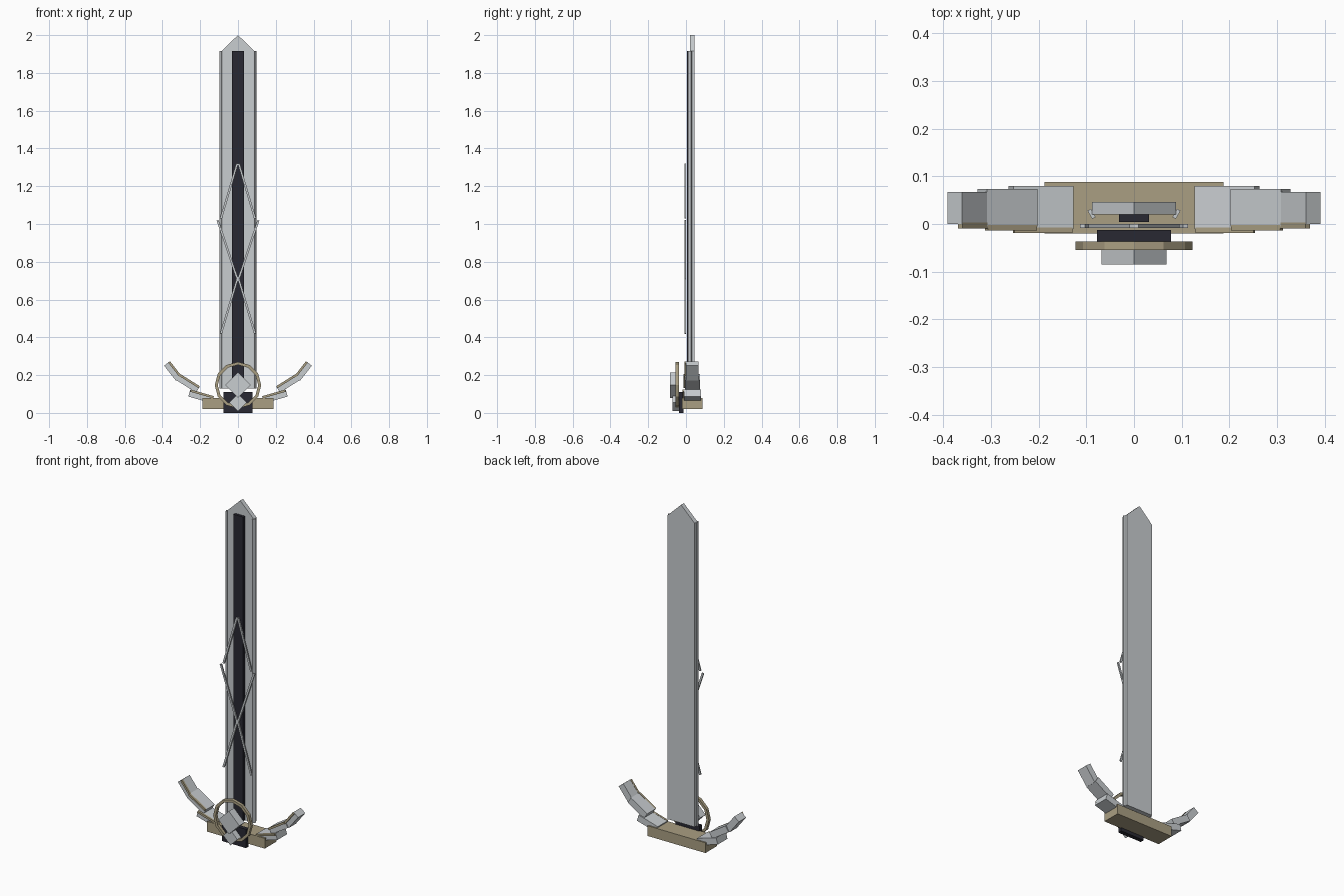
import bpy, bmesh, math
from mathutils import Matrix

if "Cube" in bpy.data.objects:
    bpy.data.objects.remove(bpy.data.objects["Cube"])


def material(name, rgb):
    m = bpy.data.materials.new(name)
    m.diffuse_color = (*rgb, 1)
    m.use_nodes = True
    m.node_tree.nodes["Principled BSDF"].inputs["Base Color"].default_value = m.diffuse_color
    return m


STEEL = material("light_steel", (0.58, 0.61, 0.63))
BRONZE = material("dull_bronze", (0.40, 0.345, 0.225))
BLACK = material("near_black", (0.022, 0.022, 0.032))


def finish(name, bm, mat):
    bmesh.ops.recalc_face_normals(bm, faces=bm.faces)
    me = bpy.data.meshes.new(name)
    bm.to_mesh(me)
    bm.free()
    me.materials.append(mat)
    ob = bpy.data.objects.new(name, me)
    bpy.context.collection.objects.link(ob)
    return ob


def box(name, centre, size, mat, rot=0, axis='Y'):
    bm = bmesh.new()
    m = (Matrix.Translation(centre) @ Matrix.Rotation(rot, 4, axis)
         @ Matrix.Diagonal((*size, 1)))
    bmesh.ops.create_cube(bm, size=1, matrix=m)
    return finish(name, bm, mat)


def span(name, x, y, z, mat):
    """Box given by its (min, max) ranges."""
    r = (x, y, z)
    return box(name, [(a + b) / 2 for a, b in r], [b - a for a, b in r], mat)


def prism(name, outline, y0, y1, mat):
    """Outline in x and z, extruded from y0 to y1."""
    bm = bmesh.new()
    f = bm.faces.new([bm.verts.new((x, y0, z)) for x, z in outline])
    ext = bmesh.ops.extrude_face_region(bm, geom=[f])
    verts = [v for v in ext['geom'] if isinstance(v, bmesh.types.BMVert)]
    bmesh.ops.translate(bm, verts=verts, vec=(0, y1 - y0, 0))
    return finish(name, bm, mat)


def bar(name, a, b, width, y0, y1, mat):
    """Thin straight bar between two x,z points."""
    dx, dz = b[0] - a[0], b[1] - a[1]
    return box(name, ((a[0] + b[0]) / 2, (y0 + y1) / 2, (a[1] + b[1]) / 2),
               (math.hypot(dx, dz), y1 - y0, width), mat, -math.atan2(dz, dx))


# Blade, pointed tip and dark central groove
span("blade", (-0.088, 0.088), (0.02, 0.046), (0.13, 1.915), STEEL)
prism("blade_tip", [(-0.088, 1.915), (0.088, 1.915), (0, 2.0)], 0.02, 0.046, STEEL)
span("blade_groove", (-0.031, 0.031), (0.004, 0.022), (0.13, 1.917), BLACK)

# Guard and the dark block in front of it
span("guard", (-0.188, 0.188), (-0.02, 0.088), (0.02, 0.08), BRONZE)
span("grip_block", (-0.078, 0.078), (-0.037, -0.013), (0.0, 0.11), BLACK)

# Curved arms: centre x, centre z, length, thickness, angle, y range, trim depth
ARMS = [
    (0.195, 0.087, 0.13, 0.038, 16, -0.010, 0.080),
    (0.265, 0.157, 0.125, 0.038, 32, -0.005, 0.073),
    (0.345, 0.222, 0.10, 0.038, 52, 0.0, 0.067),
]
for side, s in (("left", -1), ("right", 1)):
    # Slanted cutting edges
    box(f"blade_edge_{side}", (s * 0.089, 0.021, 1.0225), (0.008, 0.02, 1.785),
        STEEL, -s * math.radians(30), 'Z')
    for i, (x, z, length, th, deg, y0, y1) in enumerate(ARMS, 1):
        a = math.radians(deg)
        box(f"arm_{i}_{side}", (s * x, (y0 + y1) / 2, z), (length, y1 - y0, th),
            STEEL, -s * a)
        # Bronze trim along the upper front edge
        off = th / 2 - 0.005
        box(f"arm_trim_{i}_{side}",
            (s * (x - off * math.sin(a)), y0 - 0.003, z + off * math.cos(a)),
            (length * 0.97, 0.012, 0.012), BRONZE, -s * a)
    # Crossing bars on the blade front
    for i, (p, q) in enumerate([((0.09, 0.42), (0.0, 0.72)),
                                ((0.0, 0.70), (0.108, 1.02)),
                                ((0.09, 1.03), (0.004, 1.32))], 1):
        bar(f"lattice_bar_{i}_{side}", (s * p[0], p[1]), (s * q[0], q[1]),
            0.011, -0.008, 0.0, STEEL)

# Twelve-sided ring in front of the guard
bm = bmesh.new()
N, CZ = 12, 0.147
loops = []
for k in range(N):
    a = 2 * math.pi * k / N
    loops.append([bm.verts.new((r * math.sin(a), y, CZ + r * math.cos(a)))
                  for r, y in ((0.123, -0.055), (0.123, -0.037),
                               (0.107, -0.037), (0.107, -0.055))])
for k in range(N):
    p, q = loops[k], loops[(k + 1) % N]
    for j in range(4):
        bm.faces.new((p[j], p[(j + 1) % 4], q[(j + 1) % 4], q[j]))
finish("ring", bm, BRONZE)


def diamond(name, z, r, y0, y1):
    prism(name, [(-r, z), (0, z - r), (r, z), (0, z + r)], y0, y1, STEEL)


# Diamond ornaments
diamond("large_diamond", 0.147, 0.068, -0.085, -0.036)
diamond("small_diamond", 0.055, 0.046, -0.072, -0.036)
